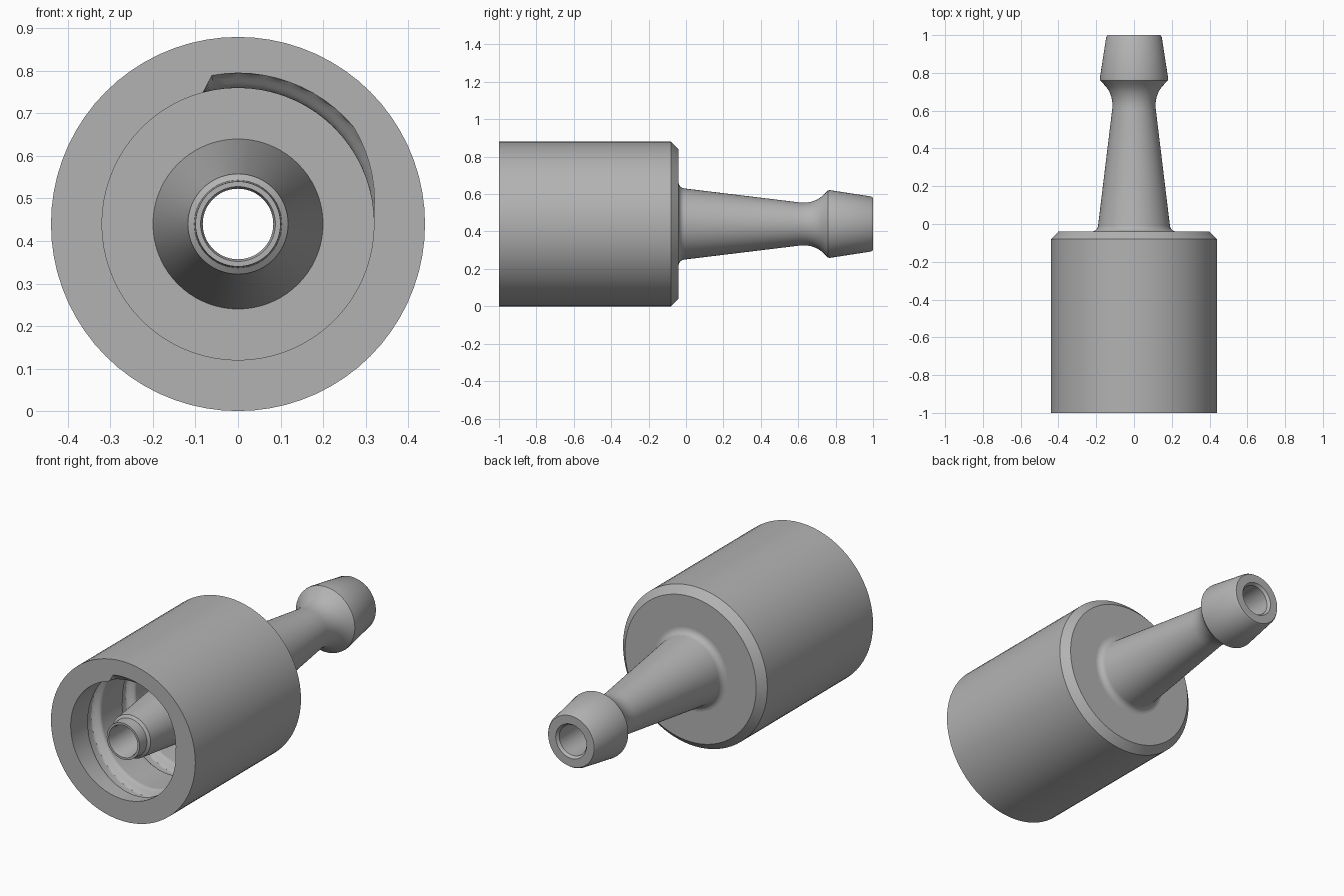
import bpy, bmesh, math

if "Cube" in bpy.data.objects:
    bpy.data.objects.remove(bpy.data.objects["Cube"])

SEG = 72
AXIS_Z = 0.44
FLOOR_Y = -0.2

plastic = bpy.data.materials.new("grey_plastic")
plastic.diffuse_color = (0.45, 0.45, 0.45, 1)
plastic.use_nodes = True
plastic.node_tree.nodes["Principled BSDF"].inputs["Base Color"].default_value = plastic.diffuse_color


def lathe(name, profile, radius=None, closed=False):
    """Revolve (r, y) points about the y axis; radius() may vary r by angle."""
    bm = bmesh.new()
    rings = []
    for r, y in profile:
        ring = []
        for i in range(SEG):
            a = 2 * math.pi * i / SEG
            q = radius(r, y, a) if radius else r
            ring.append(bm.verts.new((q * math.cos(a), y, AXIS_Z + q * math.sin(a))))
        rings.append(ring)
    pairs = list(zip(rings, rings[1:]))
    if closed:
        pairs.append((rings[-1], rings[0]))
    for p, q in pairs:
        for i in range(SEG):
            j = (i + 1) % SEG
            bm.faces.new((p[i], p[j], q[j], q[i]))
    mesh = bpy.data.meshes.new(name)
    bm.to_mesh(mesh)
    bm.free()
    mesh.materials.append(plastic)
    obj = bpy.data.objects.new(name, mesh)
    bpy.context.collection.objects.link(obj)
    bpy.ops.object.select_all(action='DESELECT')
    obj.select_set(True)
    bpy.context.view_layer.objects.active = obj
    bpy.ops.object.shade_smooth_by_angle(angle=math.radians(30))
    return obj


# Right-handed helical groove in the collar wall, running out at the mouth
LEAD, HALF, FLAT, DEPTH = 0.3, 0.055, 0.025, 0.035
START = math.radians(70)
WALL_R = 0.32


def groove(r, y, a):
    if r != WALL_R:
        return r
    turn = ((START - a) / (2 * math.pi)) % 1.0
    best = 0.0
    for k in range(-1, 3):
        t = turn + k
        if t < -0.09 or t > 2.25:
            continue
        d = abs(y + 1 - LEAD * t)
        best = max(best, min(1.0, max(0.0, (HALF - d) / (HALF - FLAT))))
    return r + DEPTH * best


# Collar: floor, threaded wall, front rim, outer skin, chamfer, back face
ROWS = 96
wall = [(WALL_R, FLOOR_Y + (-1 - FLOOR_Y) * i / ROWS) for i in range(ROWS + 1)]
collar = [(0.2, FLOOR_Y)] + wall + [(0.44, -1), (0.44, -0.08), (0.4, -0.04), (0.225, -0.04)]
lathe("threaded_collar", collar, groove)

# Nozzle: tapered inner spout, through bore, barbed hose stem
def arc(cr, cy, rad, a0, a1, n):
    pts = []
    for i in range(n + 1):
        a = math.radians(a0 + (a1 - a0) * i / n)
        pts.append((cr + rad * math.cos(a), cy + rad * math.sin(a)))
    return pts


base_fillet = arc(0.225, -0.005, 0.035, 270, 185, 6)
neck = [(0.115, 0.61), (0.114, 0.64), (0.119, 0.67), (0.13, 0.7),
        (0.146, 0.725), (0.165, 0.745), (0.18, 0.76)]
barb = [(0.181, 0.77), (0.147, 0.99), (0.14, 1.0)]
bore = [(0.094, 1.0), (0.083, 0.985), (0.083, -0.985), (0.088, -1.0)]
spout = [(0.1, -1.0), (0.103, -0.94), (0.118, -0.93), (0.2, FLOOR_Y)]
lathe("barbed_nozzle", base_fillet + neck + barb + bore + spout)

# Consistent outward normals: collar and nozzle meet along shared rings
for obj in bpy.data.objects:
    bm = bmesh.new()
    bm.from_mesh(obj.data)
    bmesh.ops.recalc_face_normals(bm, faces=bm.faces)
    # the outermost face must point away from the axis
    f = max(bm.faces, key=lambda f: math.hypot(f.calc_center_median().x,
                                               f.calc_center_median().z - AXIS_Z))
    c = f.calc_center_median()
    if f.normal.x * c.x + f.normal.z * (c.z - AXIS_Z) < 0:
        bmesh.ops.reverse_faces(bm, faces=bm.faces)
    bm.to_mesh(obj.data)
    bm.free()
